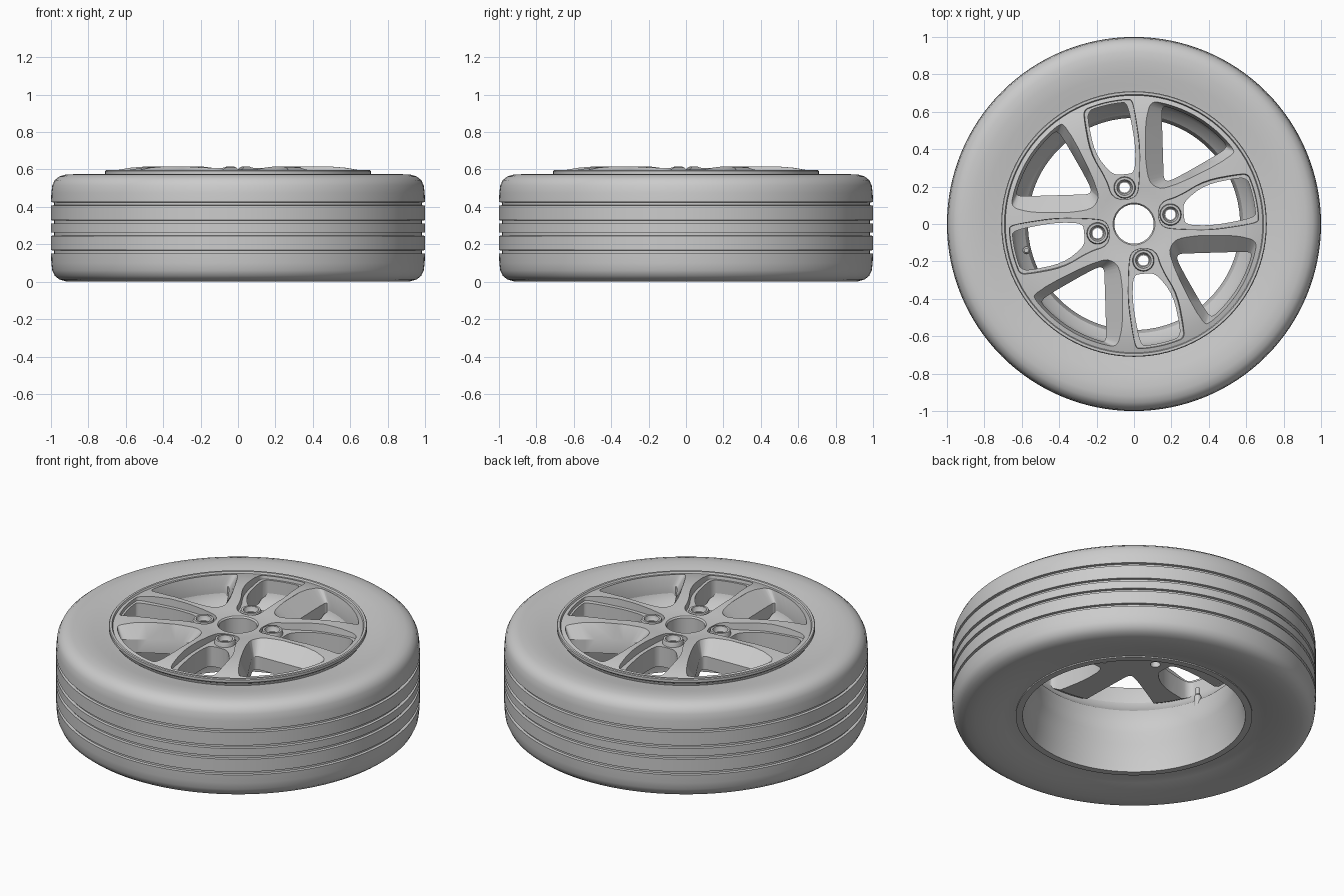
import bpy, bmesh, math
from math import cos, sin, radians, pi

cube = bpy.data.objects.get("Cube")
if cube:
    bpy.data.objects.remove(cube, do_unlink=True)

grey = bpy.data.materials.new("light grey")
grey.use_nodes = True
GREY = (0.6, 0.6, 0.6, 1)
grey.diffuse_color = GREY
grey.node_tree.nodes["Principled BSDF"].inputs["Base Color"].default_value = GREY


def make_object(name, bm):
    bmesh.ops.recalc_face_normals(bm, faces=bm.faces[:])
    mesh = bpy.data.meshes.new(name)
    bm.to_mesh(mesh)
    bm.free()
    mesh.materials.append(grey)
    ob = bpy.data.objects.new(name, mesh)
    bpy.context.collection.objects.link(ob)
    return ob


def smooth(ob, angle=28):
    bpy.ops.object.select_all(action="DESELECT")
    ob.select_set(True)
    bpy.context.view_layer.objects.active = ob
    bpy.ops.object.shade_smooth_by_angle(angle=radians(angle))


def loft(bm, rings, close=False):
    """Bridge rings of points; cap the ends or close into a loop."""
    rows = [[bm.verts.new(p) for p in ring] for ring in rings]
    pairs = list(zip(rows, rows[1:] + rows[:1]))
    if not close:
        pairs.pop()
        bm.faces.new(rows[0])
        bm.faces.new(rows[-1])
    for a, b in pairs:
        for i in range(len(a)):
            j = (i + 1) % len(a)
            bm.faces.new((a[i], a[j], b[j], b[i]))


def ring(r, z, n, cx=0, cy=0):
    return [(cx + r * cos(2 * pi * i / n), cy + r * sin(2 * pi * i / n), z) for i in range(n)]


def lathe(name, profile, n=96):
    bm = bmesh.new()
    loft(bm, [ring(r, z, n) for r, z in profile], close=True)
    return make_object(name, bm)


def arc(r, start, end, n=8):
    angles = [radians(start + (end - start) * i / (n - 1)) for i in range(n)]
    return [(r * cos(a), r * sin(a)) for a in angles]


def rounded(points, passes=2):
    for _ in range(passes):
        out = []
        for p, q in zip(points, points[1:] + points[:1]):
            for t in (0.22, 0.78):
                out.append((p[0] + (q[0] - p[0]) * t, p[1] + (q[1] - p[1]) * t))
        points = out
    return points


def four_times(name, levels):
    """Loft (outline, z) levels into a solid repeated every quarter turn."""
    bm = bmesh.new()
    for k in range(4):
        c, s = (1, 0, -1, 0)[k], (0, 1, 0, -1)[k]
        loft(bm, [[(c * x - s * y, s * x + c * y, z) for x, y in line] for line, z in levels])
    return make_object(name, bm)


def cut(target, cutter):
    mod = target.modifiers.new("cut", "BOOLEAN")
    mod.operation = "DIFFERENCE"
    mod.solver = "EXACT"
    mod.object = cutter
    bpy.context.view_layer.objects.active = target
    bpy.ops.object.modifier_apply(modifier=mod.name)
    bpy.data.objects.remove(cutter, do_unlink=True)


# Tyre: rounded shoulders, hollowed sidewalls, four tread grooves
tyre_profile = [(0.62, 0.035), (0.66, 0.035), (0.72, 0.022), (0.8, 0.006), (0.87, 0.0), (0.92, 0.002),
                (0.955, 0.012), (0.98, 0.032), (0.993, 0.06), (0.998, 0.1)]
for low in (0.15, 0.245, 0.31, 0.407):
    high = low + 0.019
    tyre_profile += [(1.0, low), (0.985, low + 0.002), (0.985, high - 0.002), (1.0, high)]
tyre_profile += [(0.998, 0.475), (0.993, 0.515), (0.98, 0.543), (0.955, 0.563), (0.92, 0.573), (0.87, 0.575),
                 (0.8, 0.568), (0.74, 0.555), (0.69, 0.548), (0.66, 0.5), (0.64, 0.1)]
smooth(lathe("tyre", tyre_profile, 128))

# Rim barrel with outer lip and stepped inner well
smooth(lathe("rim_barrel", [
    (0.71, 0.575), (0.71, 0.591), (0.706, 0.596), (0.693, 0.596), (0.688, 0.586), (0.668, 0.58),
    (0.655, 0.5), (0.635, 0.45), (0.585, 0.4), (0.567, 0.34), (0.567, 0.25), (0.592, 0.19),
    (0.6, 0.1), (0.61, 0.06), (0.612, 0.028), (0.65, 0.028), (0.65, 0.06), (0.64, 0.3),
    (0.67, 0.5), (0.69, 0.56)]))

# Wheel face: domed disc before the openings are cut
face = lathe("spoked_wheel_face", [
    (0.105, 0.45), (0.105, 0.588), (0.112, 0.597), (0.14, 0.597), (0.19, 0.603), (0.25, 0.609),
    (0.35, 0.615), (0.48, 0.617), (0.57, 0.61), (0.64, 0.598), (0.69, 0.584), (0.68, 0.55),
    (0.655, 0.48), (0.6, 0.45), (0.25, 0.45)])

# Wide openings with sloping spoke flanks
wide_top = rounded([(0.06, 0.62), (0.062, 0.28), (0.085, 0.205), (0.165, 0.178), (0.55, 0.37)] + arc(0.672, 35, 83))
wide_low = rounded([(0.148, 0.6), (0.157, 0.3), (0.16, 0.235), (0.195, 0.228), (0.47, 0.385)] + arc(0.65, 40, 76))
cut(face, four_times("wide_cutter", [(wide_low, 0.3), (wide_low, 0.53), (wide_top, 0.615), (wide_top, 0.7)]))

# Shallow recess around each narrow opening and wheel bolt
recess = rounded([(0.005, 0.6), (0.032, 0.42), (0.03, 0.25), (0.02, 0.15), (-0.05, 0.125), (-0.12, 0.145),
                  (-0.15, 0.24), (-0.235, 0.38), (-0.275, 0.59)] + arc(0.672, 113, 91)[::1])
inner_recess = [(x * 0.97 - 0.001, y * 0.985 + 0.003) for x, y in recess]
cut(face, four_times("recess_cutter", [(inner_recess, 0.572), (recess, 0.62), (recess, 0.7)]))

# Narrow through openings
narrow = rounded([(-0.025, 0.6), (0.008, 0.42), (0.005, 0.275), (-0.05, 0.265), (-0.12, 0.265),
                  (-0.21, 0.38), (-0.25, 0.57)] + arc(0.652, 111, 94))
cut(face, four_times("narrow_cutter", [(narrow, 0.3), (narrow, 0.7)]))

# Bolt holes
BOLT = (-0.05, 0.195)


def bolt_ring(r):
    return [p[:2] for p in ring(r, 0, 24, *BOLT)]


cut(face, four_times("bolt_cutter", [(bolt_ring(0.028), 0.3), (bolt_ring(0.028), 0.7)]))
smooth(face)

# Raised bolt seats
bm = bmesh.new()
for k in range(4):
    a = k * pi / 2
    x = BOLT[0] * cos(a) - BOLT[1] * sin(a)
    y = BOLT[0] * sin(a) + BOLT[1] * cos(a)
    seat = [(0.06, 0.46), (0.058, 0.59), (0.054, 0.6), (0.042, 0.6), (0.036, 0.575), (0.028, 0.565), (0.028, 0.46)]
    loft(bm, [ring(r, z, 24, x, y) for r, z in seat], close=True)
smooth(make_object("bolt_seats", bm))

# Valve stem inside the barrel
bm = bmesh.new()
loft(bm, [ring(r, z, 12, -0.575, -0.14) for r, z in ((0.02, 0.36), (0.02, 0.43), (0.013, 0.44), (0.013, 0.48))])
smooth(make_object("valve_stem", bm))
